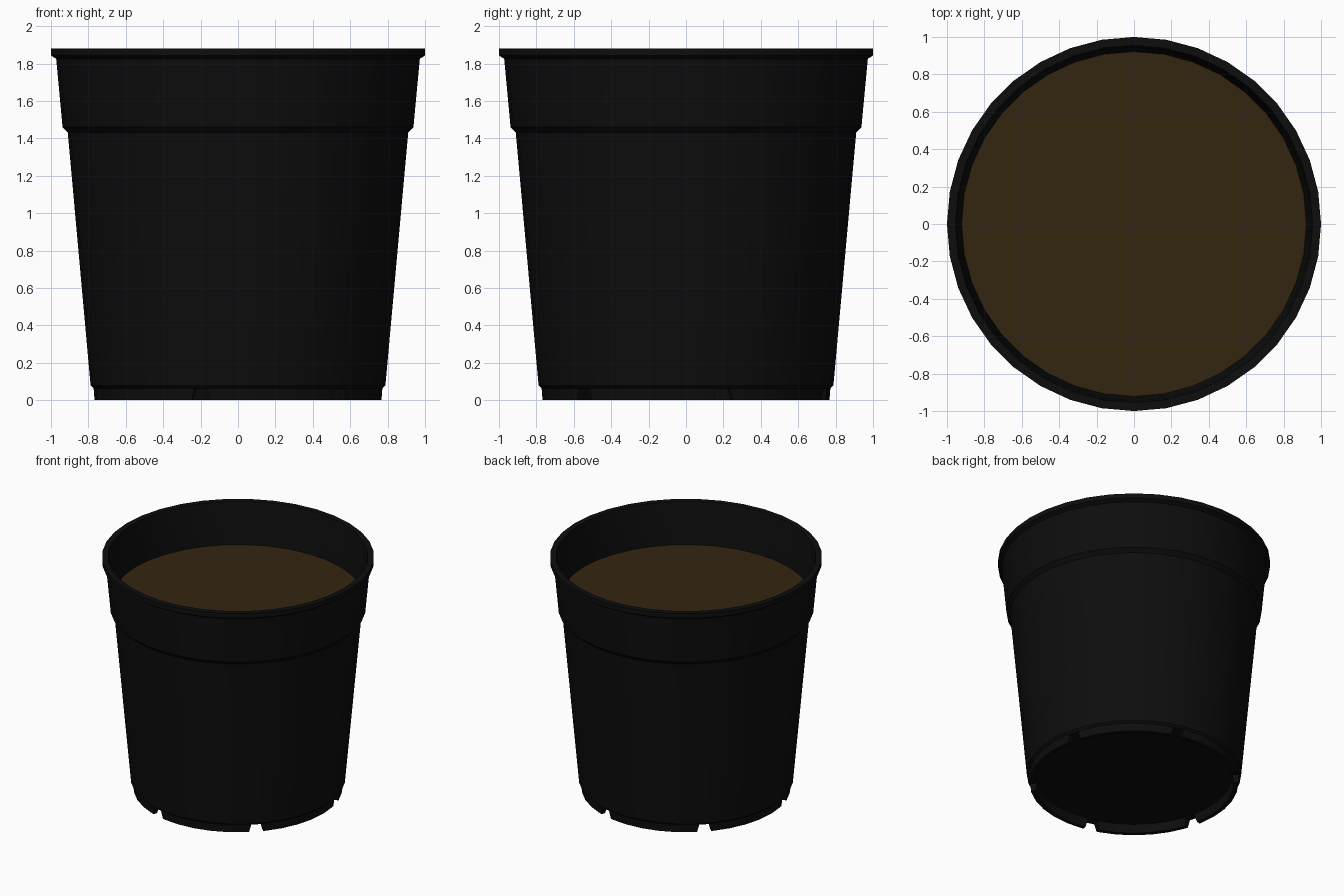
import bpy, bmesh, math

if "Cube" in bpy.data.objects:
    bpy.data.objects.remove(bpy.data.objects["Cube"])

SIDES = 36


def material(name, rgb):
    m = bpy.data.materials.new(name)
    m.diffuse_color = (*rgb, 1)
    m.use_nodes = True
    m.node_tree.nodes["Principled BSDF"].inputs["Base Color"].default_value = m.diffuse_color
    return m


def make_object(name, bm, mat=None):
    bmesh.ops.recalc_face_normals(bm, faces=bm.faces)
    me = bpy.data.meshes.new(name)
    bm.to_mesh(me)
    bm.free()
    ob = bpy.data.objects.new(name, me)
    bpy.context.collection.objects.link(ob)
    if mat:
        me.materials.append(mat)
    return ob


def lathe(profile):
    """Spin (radius, z) points round z and cap both ends flat."""
    bm = bmesh.new()
    rings = [[bm.verts.new((r * math.cos(2 * math.pi * i / SIDES),
                            r * math.sin(2 * math.pi * i / SIDES), z))
              for i in range(SIDES)] for r, z in profile]
    for a, b in zip(rings, rings[1:]):
        for i in range(SIDES):
            j = (i + 1) % SIDES
            bm.faces.new((a[i], a[j], b[j], b[i]))
    bm.faces.new(rings[0])
    bm.faces.new(rings[-1])
    return bm


# Pot: recessed base, foot ring, tapered wall, stepped collar, rim, inside
pot = make_object("pot", lathe([
    (0.72, 0.065), (0.735, 0.0), (0.767, 0.0), (0.772, 0.063), (0.788, 0.078),
    (0.91, 1.43), (0.938, 1.46), (0.972, 1.825), (1.0, 1.843), (1.0, 1.88),
    (0.955, 1.88), (0.945, 1.83), (0.915, 1.465), (0.887, 1.435), (0.765, 0.09),
]), material("black_plastic", (0.004, 0.004, 0.004)))

# Drainage notches: six trapezoid cutters through the foot ring
bm = bmesh.new()
for k in range(6):
    t = math.radians(15 + 60 * k)
    c, s = math.cos(t), math.sin(t)
    ends = [[bm.verts.new((r * c - w * s, r * s + w * c, z))
             for w, z in ((-0.065, -0.05), (0.065, -0.05), (0.037, 0.06), (-0.037, 0.06))]
            for r in (0.65, 0.85)]
    for i in range(4):
        j = (i + 1) % 4
        bm.faces.new((ends[0][i], ends[0][j], ends[1][j], ends[1][i]))
    bm.faces.new(ends[0])
    bm.faces.new(ends[1])
cutter = make_object("notch_cutter", bm)
cutter.hide_render = True
mod = pot.modifiers.new("notches", 'BOOLEAN')
mod.operation = 'DIFFERENCE'
mod.solver = 'EXACT'
mod.object = cutter
bpy.context.view_layer.objects.active = pot
pot.select_set(True)
bpy.ops.object.modifier_apply(modifier=mod.name)
bpy.data.objects.remove(cutter)
bpy.ops.object.shade_smooth_by_angle(angle=math.radians(25))

# Soil: flat disc inside the collar
bm = bmesh.new()
bmesh.ops.create_circle(bm, cap_ends=True, segments=SIDES, radius=0.922)
bmesh.ops.translate(bm, verts=bm.verts, vec=(0, 0, 1.545))
soil = make_object("soil", bm, material("soil_brown", (0.034, 0.019, 0.005)))
if soil.data.polygons[0].normal.z < 0:
    soil.data.flip_normals()
